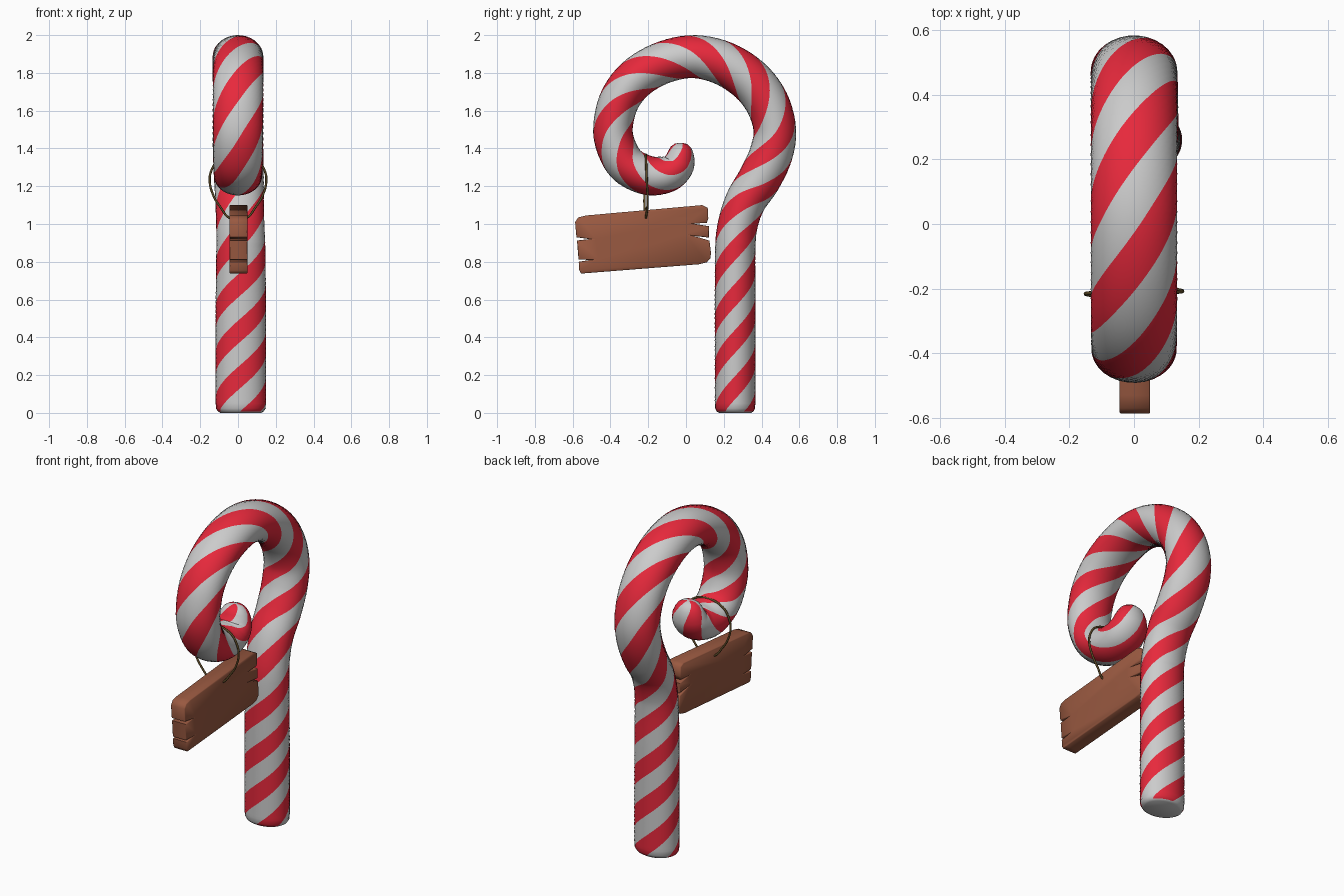
import bpy, bmesh, math
from mathutils import Vector

if "Cube" in bpy.data.objects:
    bpy.data.objects.remove(bpy.data.objects["Cube"])


def material(name, rgb):
    m = bpy.data.materials.new(name)
    m.diffuse_color = (*rgb, 1)
    m.use_nodes = True
    m.node_tree.nodes["Principled BSDF"].inputs["Base Color"].default_value = m.diffuse_color
    return m


def finish(name, bm, mats, angle):
    bmesh.ops.recalc_face_normals(bm, faces=bm.faces[:])
    me = bpy.data.meshes.new(name)
    bm.to_mesh(me)
    bm.free()
    ob = bpy.data.objects.new(name, me)
    bpy.context.collection.objects.link(ob)
    for m in mats:
        me.materials.append(m)
    bpy.ops.object.select_all(action='DESELECT')
    ob.select_set(True)
    bpy.context.view_layer.objects.active = ob
    bpy.ops.object.shade_smooth_by_angle(angle=math.radians(angle))
    return ob


def catmull(a, b, c, d, t):
    return 0.5 * (2 * b + (c - a) * t + (2 * a - 5 * b + 4 * c - d) * t * t
                  + (3 * b - a - 3 * c + d) * t ** 3)


red = material("candy_red", (0.8, 0.022, 0.045))
white = material("candy_white", (0.57, 0.57, 0.57))
wood = material("wood_brown", (0.32, 0.1, 0.052))
twine = material("twine_brown", (0.11, 0.07, 0.02))

# Cane centreline: y, z, radius in the bend plane, radius along x
path = [Vector(p) for p in (
    (.26, .05, .108, .134), (.26, .35, .108, .134), (.26, .65, .108, .133),
    (.261, .88, .107, .13), (.275, 1.0, .106, .128), (.315, 1.12, .108, .129),
    (.39, 1.24, .114, .132), (.45, 1.37, .115, .134), (.47, 1.5, .113, .134),
    (.43, 1.64, .116, .134), (.34, 1.76, .118, .134), (.2, 1.85, .117, .134),
    (.04, 1.886, .114, .134), (-.12, 1.855, .112, .134), (-.26, 1.775, .11, .134),
    (-.35, 1.66, .107, .133), (-.386, 1.52, .105, .132), (-.37, 1.41, .105, .131),
    (-.31, 1.31, .105, .13), (-.2, 1.257, .104, .128), (-.1, 1.265, .098, .122),
    (-.045, 1.308, .088, .112), (-.03, 1.355, .076, .098))]
ext = [2 * path[0] - path[1]] + path + [2 * path[-1] - path[-2]]
samples = [Vector((.26, 0, .085, .108)), Vector((.26, .008, .098, .122)),
           Vector((.26, .024, .106, .132))]
for i in range(len(path) - 1):
    steps = max(4, round((path[i + 1] - path[i]).length / .017))
    samples += [catmull(*ext[i:i + 4], k / steps) for k in range(steps)]
# Rounded tip of the curl
samples += [path[-1], Vector((-.028, 1.385, .066, .083)),
            Vector((-.027, 1.408, .053, .066)), Vector((-.026, 1.424, .033, .042)),
            Vector((-.026, 1.43, .008, .01))]

# Twist along the cane, tighter in the shaft than in the hook
twist = [0.0]
for q, p in zip(samples, samples[1:]):
    blend = min(max((p[1] - .85) / .4, 0), 1) if p[0] > 0 else 1
    if p[0] < .1 and p[1] < 1.43:
        blend = 1
    twist.append(twist[-1] + 2 * math.pi * math.hypot(p[0] - q[0], p[1] - q[1])
                 / (.735 + .2 * blend))
# Line a red stripe up with the outer side of the hook's crown
STRIPES, PER = 3, 5
SIDES = STRIPES * 2 * PER
crown = min(range(len(samples)),
            key=lambda i: (samples[i].xy - Vector((.21, 1.847))).length)
offset = math.pi / 2 - math.pi / (2 * STRIPES) - twist[crown]

# Sweep twisted elliptical rings, each column of faces following a stripe
bm = bmesh.new()
rings = []
for i, p in enumerate(samples):
    q, r = samples[max(i - 1, 0)], samples[min(i + 1, len(samples) - 1)]
    t = Vector((r[0] - q[0], r[1] - q[1])).normalized()
    shift = .015 * min(max((1.4 - p[1]) / .5, 0), 1) if p[0] > .1 else 0
    ring = []
    for k in range(SIDES):
        a = offset + twist[i] + 2 * math.pi * k / SIDES
        n = p[2] * math.sin(a)
        ring.append(bm.verts.new((shift + p[3] * math.cos(a),
                                  p[0] + n * t.y, p[1] - n * t.x)))
    rings.append(ring)
for i, (a, b) in enumerate(zip(rings, rings[1:])):
    for k in range(SIDES):
        j = (k + 1) % SIDES
        f = bm.faces.new((a[k], a[j], b[j], b[k]))
        f.material_index = 1 if i == 0 else (k // PER) % 2
for cap in (rings[0][::-1], rings[-1]):
    bm.faces.new(cap).material_index = 1
finish("candy_cane", bm, [red, white], 60)

# Weathered plank sign: cracked outline (y, z) extruded along x
outline = [(-.555, .738), (-.525, .74), (.07, .787), (.11, .797), (.13, .82),
           (.132, .85), (.124, .912), (.04, .937), (.122, .928), (.122, .988),
           (.04, 1.002), (.11, 1.006), (.118, 1.03), (.115, 1.085), (.085, 1.1),
           (-.53, 1.045), (-.57, 1.035), (-.587, 1.01), (-.58, .93),
           (-.51, .92), (-.577, .913), (-.569, .812), (-.505, .81),
           (-.568, .8), (-.565, .755)]
bm = bmesh.new()
face = bm.faces.new([bm.verts.new((-.045, y, z)) for y, z in outline])
ex = bmesh.ops.extrude_face_region(bm, geom=[face])
bmesh.ops.translate(bm, vec=(.095, 0, 0),
                    verts=[v for v in ex["geom"] if isinstance(v, bmesh.types.BMVert)])
rim = [e for e in bm.edges if abs(e.verts[0].co.x - e.verts[1].co.x) < 1e-5]
bmesh.ops.bevel(bm, geom=rim, offset=.004, segments=1, affect='EDGES', profile=.5)
finish("plank_sign", bm, [wood], 50)

# Twine loop hung over the curl and through the plank
half = [(.1, -.212, 1.342), (.138, -.21, 1.29), (.15, -.208, 1.235),
        (.13, -.204, 1.15), (.09, -.205, 1.085), (.05, -.212, 1.035)]
loop = ([(0, -.213, 1.368)] + half + [(0, -.213, 1.02)]
        + [(-x, -.424 - y, z) for x, y, z in reversed(half)])
cu = bpy.data.curves.new("twine_loop", 'CURVE')
cu.dimensions = '3D'
cu.bevel_depth = .006
cu.bevel_resolution = 2
cu.resolution_u = 6
sp = cu.splines.new('BEZIER')
sp.bezier_points.add(len(loop) - 1)
for bp, co in zip(sp.bezier_points, loop):
    bp.co = co
    bp.handle_left_type = bp.handle_right_type = 'AUTO'
sp.use_cyclic_u = True
cu.materials.append(twine)
bpy.context.collection.objects.link(bpy.data.objects.new("twine_loop", cu))
